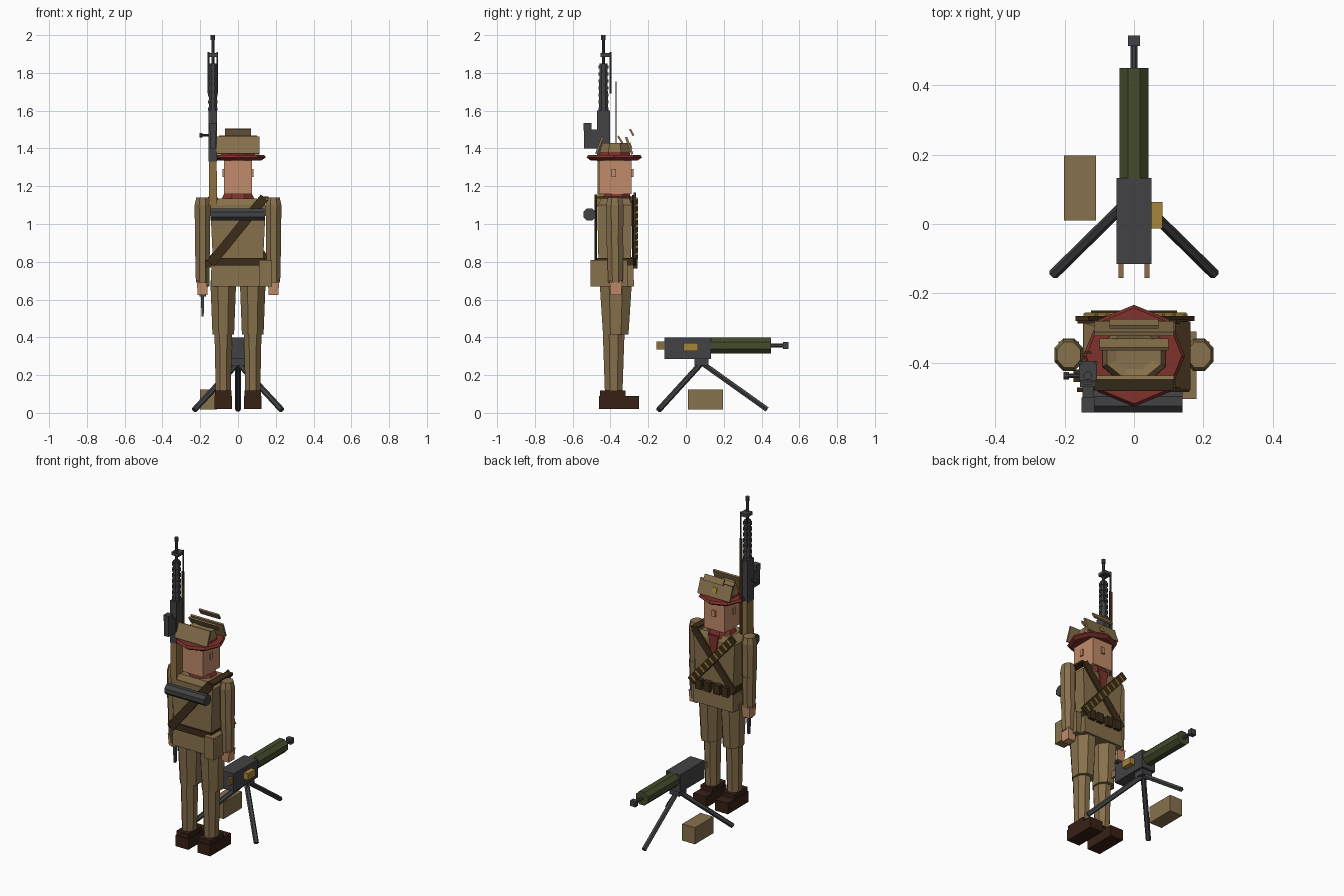
import bpy, bmesh
from math import cos, sin, pi
from mathutils import Vector, Matrix

cube = bpy.data.objects.get("Cube")
if cube:
    bpy.data.objects.remove(cube, do_unlink=True)


def material(name, srgb):
    m = bpy.data.materials.new(name)
    m.use_nodes = True
    col = tuple((int(srgb[i:i + 2], 16) / 255) ** 2.2 for i in (0, 2, 4)) + (1,)
    m.diffuse_color = col
    m.node_tree.nodes["Principled BSDF"].inputs["Base Color"].default_value = col
    return m


KHAKI = material("khaki cloth", "86704d")
SKIN = material("skin", "c08a6a")
RED = material("red cloth", "7e3530")
STEEL = material("gun steel", "444447")
OLIVE = material("olive paint", "454d30")
LEATHER = material("brown leather", "40301f")
BOOT = material("boot leather", "3a261c")
BRASS = material("brass", "a5843f")
WOOD = material("wood", "8a6f45")


def finish(name, bm, mat):
    bmesh.ops.recalc_face_normals(bm, faces=bm.faces)
    me = bpy.data.meshes.new(name)
    bm.to_mesh(me)
    bm.free()
    me.materials.append(mat)
    ob = bpy.data.objects.new(name, me)
    bpy.context.collection.objects.link(ob)
    return ob


def loft(name, mat, rings):
    """Join closed rings of points and cap both ends."""
    bm = bmesh.new()
    loops = [[bm.verts.new(p) for p in r] for r in rings]
    n = len(loops[0])
    for a, b in zip(loops, loops[1:]):
        for i in range(n):
            bm.faces.new((a[i], a[(i + 1) % n], b[(i + 1) % n], b[i]))
    bm.faces.new(loops[0][::-1])
    bm.faces.new(loops[-1])
    return finish(name, bm, mat)


def box(name, mat, x, y, z, taper=(1, 1)):
    """Box from ranges; taper scales its bottom outline."""
    cx, cy = sum(x) / 2, sum(y) / 2
    ring = lambda sx, sy, h: [(cx + (px - cx) * sx, cy + (py - cy) * sy, h)
                              for px, py in ((x[0], y[0]), (x[1], y[0]), (x[1], y[1]), (x[0], y[1]))]
    return loft(name, mat, [ring(*taper, z[0]), ring(1, 1, z[1])])


def column(name, mat, x, y, sections, sides=8, turn=0.5):
    """Upright faceted shape; sections are (z, x radius, y radius)."""
    angles = [2 * pi * (i + turn) / sides for i in range(sides)]
    return loft(name, mat, [[(x + rx * cos(a), y + ry * sin(a), z) for a in angles]
                            for z, rx, ry in sections])


def rod(name, mat, a, b, r, sides=8):
    a, b = Vector(a), Vector(b)
    d = b - a
    bm = bmesh.new()
    rot = d.to_track_quat('Z', 'Y').to_matrix().to_4x4()
    spin = Matrix.Rotation(pi / sides, 4, 'Z')
    bmesh.ops.create_cone(bm, cap_ends=True, segments=sides, radius1=r, radius2=r, depth=d.length,
                          matrix=Matrix.Translation((a + b) / 2) @ rot @ spin)
    return finish(name, bm, mat)


def strap(name, mat, a, b, width, thick, across=(0, 1, 0)):
    """Flat bar between two points, with its thickness along 'across'."""
    a, b = Vector(a), Vector(b)
    along = (b - a).normalized()
    t = Vector(across)
    t = (t - along * t.dot(along)).normalized()
    w = along.cross(t)
    ring = lambda p: [p + w * sx * width / 2 + t * st * thick / 2
                      for sx, st in ((-1, -1), (1, -1), (1, 1), (-1, 1))]
    return loft(name, mat, [ring(a), ring(b)])


# Limbs
for s, side in ((-1, "right"), (1, "left")):
    lx = 0.078 * s
    box(side + "_boot", BOOT, (lx - .046, lx + .046), (-.46, -.25), (.02, .09))
    box(side + "_boot_ankle", BOOT, (lx - .043, lx + .043), (-.455, -.32), (.09, .118))
    column(side + "_lower_leg", KHAKI, lx, -.383, [(.1, .043, .05), (.42, .05, .062)])
    column(side + "_upper_leg", KHAKI, lx, -.372, [(.415, .062, .073), (.70, .074, .093)])
    ax = .188 * s
    column(side + "_upper_arm", KHAKI, ax, -.377, [(.88, .043, .047), (1.1, .045, .05), (1.14, .036, .04)])
    column(side + "_forearm", KHAKI, ax, -.374, [(.69, .038, .042), (.89, .043, .047)])
    box(side + "_hand", SKIN, (ax - .03, ax + .03), (-.405, -.338), (.625, .70), (.85, .85))
    box(side + "_ear", SKIN, (.07 * s - .011, .07 * s + .011), (-.395, -.37), (1.25, 1.29))

# Body
box("tunic_skirt", KHAKI, (-.14, .14), (-.46, -.28), (.67, .81), (1.03, 1.05))
box("torso", KHAKI, (-.147, .147), (-.47, -.285), (.79, 1.1), (.9, .93))
box("shoulders", KHAKI, (-.1, .1), (-.45, -.3), (1.1, 1.135), (1.45, 1.2))
box("satchel", KHAKI, (.11, .18), (-.505, -.31), (.67, .81))
box("belt", LEATHER, (-.142, .142), (-.475, -.278), (.78, .82))
for px in (-.095, -.035, .035, .095):
    box("belt_pouch", LEATHER, (px - .022, px + .022), (-.29, -.258), (.765, .825))
strap("back_strap", LEATHER, (-.145, -.478, .79), (.14, -.478, 1.14), .05, .012)
strap("front_strap", LEATHER, (-.145, -.281, .80), (.14, -.281, 1.14), .045, .012)
strap("shoulder_strap", LEATHER, (.14, -.478, 1.14), (.14, -.281, 1.14), .045, .012, (0, 0, 1))
low, high = Vector((.155, -.272, .80)), Vector((-.15, -.272, 1.15))
strap("bandolier", LEATHER, low, high, .05, .014)
across = (high - low).cross(Vector((0, 1, 0))).normalized() * .022
for i in range(9):
    p = low.lerp(high, (i + .7) / 9.5) + Vector((0, .009, 0))
    rod("cartridge", BRASS, p - across, p + across, .008, 6)
rod("bed_roll", STEEL, (-.145, -.511, 1.05), (.14, -.511, 1.05), .035)

# Neck, scarf and head
column("neck", SKIN, 0, -.375, [(1.1, .05, .05), (1.18, .05, .05)])
column("scarf", RED, 0, -.365, [(1.115, .1, .088), (1.14, .09, .08), (1.167, .075, .07)])
box("scarf_tail", RED, (-.035, .035), (-.3, -.277), (.99, 1.13), (.35, 1))
box("head", SKIN, (-.073, .073), (-.46, -.288), (1.16, 1.36))
box("nose", SKIN, (-.012, .012), (-.29, -.278), (1.25, 1.29))

# Hat
column("hat_brim", RED, 0, -.38, [(1.337, .125, .125), (1.352, .147, .147), (1.366, .138, .138)], 8, 0)
column("hat_band", RED, 0, -.377, [(1.36, .1, .09), (1.382, .096, .085)])
column("hat_crown", KHAKI, 0, -.377, [(1.38, .098, .088), (1.43, .085, .07), (1.42, .055, .045)])
strap("hat_front_panel", KHAKI, (0, -.285, 1.37), (0, -.317, 1.46), .23, .012)
strap("hat_back_panel", KHAKI, (0, -.475, 1.372), (0, -.442, 1.462), .23, .012)
strap("hat_fold", KHAKI, (0, -.335, 1.425), (0, -.36, 1.465), .2, .01)
strap("hat_top_flap", KHAKI, (0, -.278, 1.468), (0, -.297, 1.502), .14, .01)
strap("hat_badge", BRASS, (0, -.287, 1.4), (0, -.297, 1.43), .03, .006)

# Shouldered rifle
gx, gy = -.133, -.437
box("rifle_stock", WOOD, (gx - .02, gx + .02), (gy - .03, gy + .035), (1.1, 1.34), (1.1, 1.1))
box("rifle_receiver", STEEL, (gx - .023, gx + .023), (gy - .033, gy + .035), (1.33, 1.6))
box("rifle_magazine", STEEL, (gx - .016, gx + .016), (-.54, -.465), (1.4, 1.5))
box("magazine_base", STEEL, (gx - .019, gx + .019), (-.543, -.5), (1.495, 1.535))
rod("rifle_bolt", STEEL, (gx, gy, 1.47), (-.19, gy, 1.47), .007)
rod("rifle_bolt_knob", STEEL, (-.187, gy, 1.47), (-.203, gy, 1.47), .012)
column("rifle_shroud", STEEL, gx, gy, [(1.58, .023, .026), (1.85, .021, .023)])
for i in range(7):
    z = 1.6 + i * .037
    column("shroud_ring", STEEL, gx, gy, [(z, .027, .029), (z + .017, .027, .029)])
rod("rifle_barrel", STEEL, (gx, gy, 1.84), (gx, gy, 2), .009)
rod("rifle_muzzle", STEEL, (gx, gy, 1.975), (gx, gy, 2), .013)
box("rifle_bipod_joint", STEEL, (gx - .026, gx + .026), (gy - .015, -.395), (1.885, 1.905))
for s in (-1, 1):
    rod("rifle_bipod_leg", STEEL, (gx + s * .023, -.4, 1.69), (gx + s * .023, -.4, 1.91), .005, 6)
box("rifle_sling", LEATHER, (gx - .01, gx + .01), (-.373, -.368), (1.14, 1.755))

# Side arms
box("hand_blade", STEEL, (-.197, -.178), (-.385, -.36), (.51, .64), (.6, .6))
box("blade_guard", STEEL, (-.205, -.17), (-.39, -.355), (.615, .628))
box("scabbard", OLIVE, (-.168, -.15), (-.45, -.425), (.67, .8))
box("scabbard_loop", LEATHER, (-.175, -.13), (-.455, -.42), (.77, .81))

# Mounted machine gun
box("machine_gun_body", STEEL, (-.05, .05), (-.115, .133), (.285, .4))
rod("water_jacket", OLIVE, (0, .13, .357), (0, .45, .357), .046)
rod("machine_gun_barrel", STEEL, (0, .44, .357), (0, .52, .357), .011)
box("machine_gun_muzzle", STEEL, (-.018, .018), (.513, .543), (.339, .375))
box("ammunition_feed", BRASS, (.05, .082), (-.013, .063), (.328, .37))
for s in (-1, 1):
    box("spade_grip", WOOD, (s * .037 - .007, s * .037 + .007), (-.155, -.11), (.335, .378))
box("tripod_head", STEEL, (-.035, .035), (.045, .12), (.25, .287))
for foot in ((-.232, -.145, .015), (.232, -.145, .015), (0, .43, .018)):
    rod("tripod_leg", STEEL, (0, .083, .265), foot, .0155, 6)
box("supply_crate", KHAKI, (-.202, -.11), (.01, .197), (.018, .125))

# Ground the lowest parts at zero
for ob in bpy.data.objects:
    if ob.name.startswith("tripod_leg"):
        for v in ob.data.vertices:
            v.co.z = max(v.co.z, 0)
